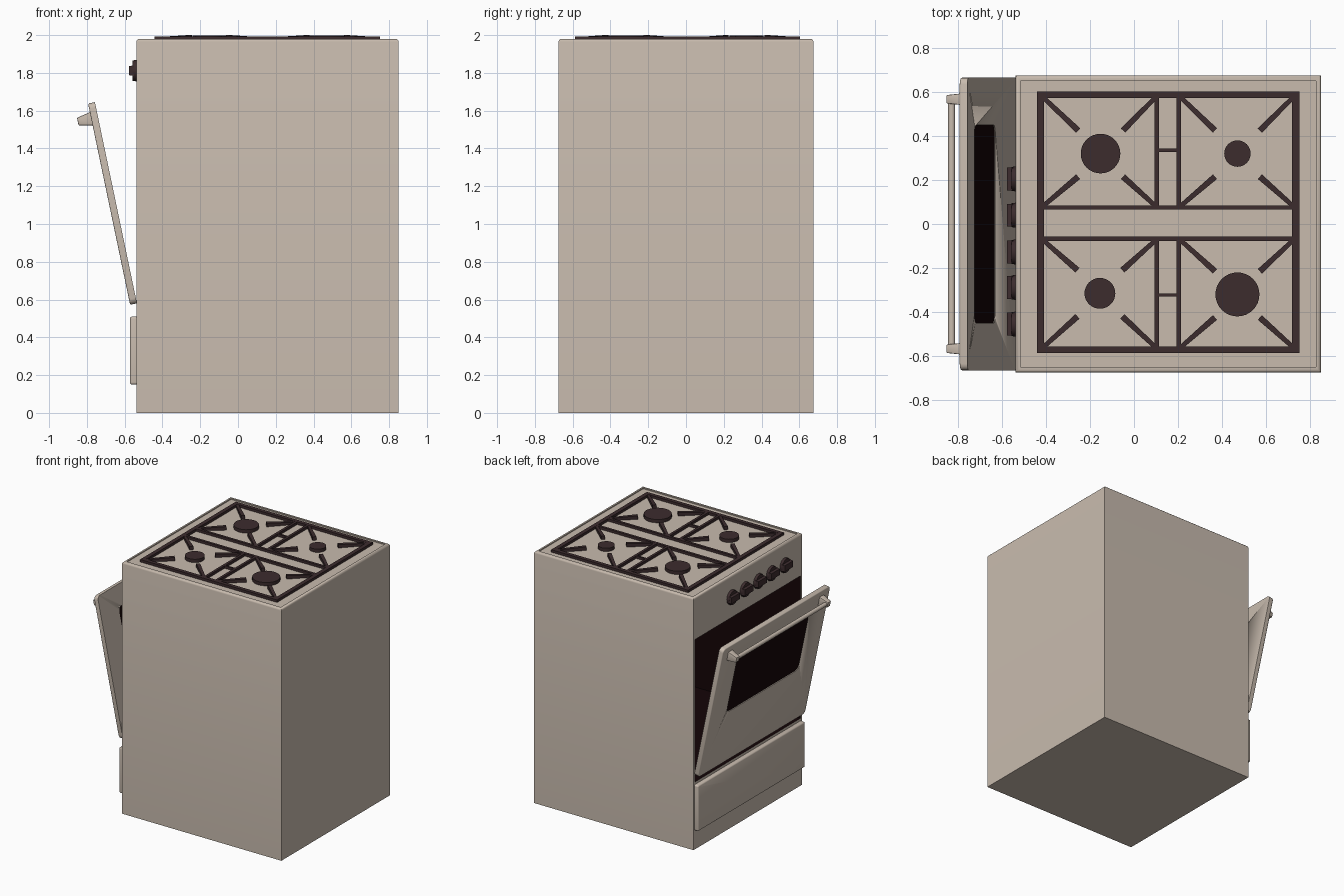
import bpy, bmesh, math
from mathutils import Vector

if "Cube" in bpy.data.objects:
    bpy.data.objects.remove(bpy.data.objects["Cube"])


def material(name, rgb):
    m = bpy.data.materials.new(name)
    m.diffuse_color = (*rgb, 1)
    m.use_nodes = True
    m.node_tree.nodes["Principled BSDF"].inputs["Base Color"].default_value = m.diffuse_color
    return m


ENAMEL = material("warm_beige_enamel", (0.578, 0.497, 0.423))
IRON = material("dark_iron", (0.045, 0.025, 0.027))
BLACK = material("oven_black", (0.007, 0.0015, 0.002))


def finish(name, bm, mat, smooth=True):
    bmesh.ops.recalc_face_normals(bm, faces=bm.faces)
    me = bpy.data.meshes.new(name)
    bm.to_mesh(me)
    bm.free()
    ob = bpy.data.objects.new(name, me)
    bpy.context.collection.objects.link(ob)
    me.materials.append(mat)
    if smooth:
        bpy.ops.object.select_all(action='DESELECT')
        ob.select_set(True)
        bpy.context.view_layer.objects.active = ob
        bpy.ops.object.shade_smooth_by_angle(angle=math.radians(35))
    return ob


def add_box(bm, lo, hi):
    vs = bmesh.ops.create_cube(bm, size=1)["verts"]
    for v in vs:
        v.co = [l + (c + 0.5) * (h - l) for l, h, c in zip(lo, hi, v.co)]
    return vs


def slab(name, lo, hi, mat, corner=0.0, rim=0.0):
    """Upright slab facing x: rounded corners, then a softened outer (-x) rim."""
    bm = bmesh.new()
    add_box(bm, lo, hi)
    if corner:
        along_x = [e for e in bm.edges
                   if abs(e.verts[0].co.x - e.verts[1].co.x) > 1e-5]
        bmesh.ops.bevel(bm, geom=along_x, offset=corner, segments=4,
                        profile=0.5, affect='EDGES')
    if rim:
        front = [e for e in bm.edges
                 if all(abs(v.co.x - lo[0]) < 1e-5 for v in e.verts)]
        bmesh.ops.bevel(bm, geom=front, offset=rim, segments=3,
                        profile=0.5, affect='EDGES')
    return finish(name, bm, mat)


def cut(target, cutter):
    mod = target.modifiers.new("cut", 'BOOLEAN')
    mod.operation, mod.solver, mod.object = 'DIFFERENCE', 'EXACT', cutter
    bpy.context.view_layer.objects.active = target
    bpy.ops.object.modifier_apply(modifier=mod.name)
    bpy.data.objects.remove(cutter)


# Body with softened top edges
bm = bmesh.new()
add_box(bm, (-0.538, -0.675, 0), (0.85, 0.675, 1.98))
top = [e for e in bm.edges if all(v.co.z > 1.9 for v in e.verts)]
bmesh.ops.bevel(bm, geom=top, offset=0.015, segments=3, profile=0.5, affect='EDGES')
body = finish("stove_body", bm, ENAMEL)
body.data.materials.append(BLACK)

# Shallow hob recess
bm = bmesh.new()
add_box(bm, (-0.515, -0.65, 1.972), (0.827, 0.65, 2.1))
cut(body, finish("hob_cutter", bm, ENAMEL, False))

# Dark oven cavity
bm = bmesh.new()
add_box(bm, (-0.7, -0.655, 0.53), (0.55, 0.655, 1.65))
for f in bm.faces:
    f.material_index = 1
cavity = finish("cavity_cutter", bm, ENAMEL, False)
cavity.data.materials.append(BLACK)
cut(body, cavity)

# Storage drawer
slab("drawer", (-0.572, -0.665, 0.15), (-0.53, 0.665, 0.51), ENAMEL, 0.012, 0.012)

# Oven door, built upright with the hinge at its origin
door = slab("oven_door", (-0.037, -0.665, 0), (0, 0.665, 1.088), ENAMEL, 0.03, 0.008)
cut(door, slab("window_cutter", (-0.1, -0.45, 0.465), (0.1, 0.45, 0.93), ENAMEL, 0.04))
parts = [door,
         slab("door_window", (-0.031, -0.455, 0.46), (-0.004, 0.455, 0.935), BLACK)]

# Handle mounts taper away from the door
for side in (-1, 1):
    bm = bmesh.new()
    for v in add_box(bm, (-0.11, -0.027, -0.037), (-0.03, 0.027, 0.037)):
        if v.co.x < -0.1:
            v.co.y *= 0.7
            v.co.z *= 0.55
        v.co += Vector((0, side * 0.567, 1.006))
    bmesh.ops.bevel(bm, geom=bm.edges[:], offset=0.004, segments=2,
                    profile=0.5, affect='EDGES')
    parts.append(finish("handle_mount", bm, ENAMEL))

# Handle bar
bm = bmesh.new()
bmesh.ops.create_cone(bm, cap_ends=True, segments=16, radius1=0.016, radius2=0.016, depth=1.13)
for v in bm.verts:
    v.co = (v.co.x - 0.09, v.co.z, v.co.y + 1.005)
parts.append(finish("handle_bar", bm, ENAMEL))

# Swing the door ajar
for ob in parts:
    ob.location = (-0.535, 0, 0.58)
    ob.rotation_euler = (0, math.radians(-11.8), 0)

# Control knobs: round base plus a grip
for y in (0.205, 0.04, -0.127, -0.288, -0.455):
    bm = bmesh.new()
    bmesh.ops.create_cone(bm, cap_ends=True, segments=24, radius1=0.058,
                          radius2=0.054, depth=0.025)
    for v in bm.verts:
        v.co = (-0.545 - v.co.z, v.co.x, v.co.y)
    for v in add_box(bm, (-0.578, -0.052, -0.028), (-0.55, 0.052, 0.028)):
        if v.co.x < -0.57:
            v.co.z *= 0.85
    ob = finish("control_knob", bm, IRON)
    ob.location = (0, y, 1.812)

# Burners
burners = [(-0.152, 0.32, 0.09), (0.47, 0.32, 0.06),
           (-0.155, -0.315, 0.07), (0.47, -0.32, 0.1)]
for x, y, r in burners:
    bm = bmesh.new()
    bmesh.ops.create_cone(bm, cap_ends=True, segments=32, radius1=r, radius2=r, depth=0.03)
    ob = finish("burner", bm, IRON)
    ob.location = (x, y, 1.983)


def bar(bm, a, b, w0, w1, z0=1.992, z1=1.992):
    """Flat bar from a to b, with a width and top height at each end."""
    a, b = Vector((*a, 0)), Vector((*b, 0))
    d = (b - a).normalized()
    n = Vector((-d.y, d.x, 0))
    for v in add_box(bm, (0, -0.5, 0), (1, 0.5, 1)):
        far, side, up = v.co
        p = (b if far > 0.5 else a) + n * side * (w1 if far > 0.5 else w0)
        p.z = (z1 if far > 0.5 else z0) if up > 0.5 else 1.968
        v.co = p


# Pan supports: outer frame, dividers and short links
X0, X1, Y0, Y1 = -0.425, 0.735, -0.572, 0.588
bm = bmesh.new()
for x in (X0, X1):
    bar(bm, (x, Y0 - 0.015), (x, Y1 + 0.015), 0.032, 0.032)
for y in (Y0, Y1):
    bar(bm, (X0, y), (X1, y), 0.03, 0.03)
for y in (0.075, -0.067):
    bar(bm, (X0, y), (X1, y), 0.02, 0.02)
for x in (0.104, 0.204):
    bar(bm, (x, 0.075), (x, Y1), 0.02, 0.02)
    bar(bm, (x, Y0), (x, -0.067), 0.02, 0.02)
for y in (0.335, -0.322):
    bar(bm, (0.104, y), (0.204, y), 0.014, 0.014)

# Spokes from each cell's corners toward its burner
for x, y, r in burners:
    xs = (X0 + 0.01, 0.1) if x < 0 else (0.21, X1 - 0.01)
    ys = (0.08, Y1 - 0.01) if y > 0 else (Y0 + 0.01, -0.072)
    for i, sx in enumerate((-1, 1)):
        for j, sy in enumerate((-1, 1)):
            bar(bm, (xs[i], ys[j]), (x + sx * 0.102, y + sy * 0.105),
                0.02, 0.028, 1.99, 2.0)
finish("pan_supports", bm, IRON, False)
